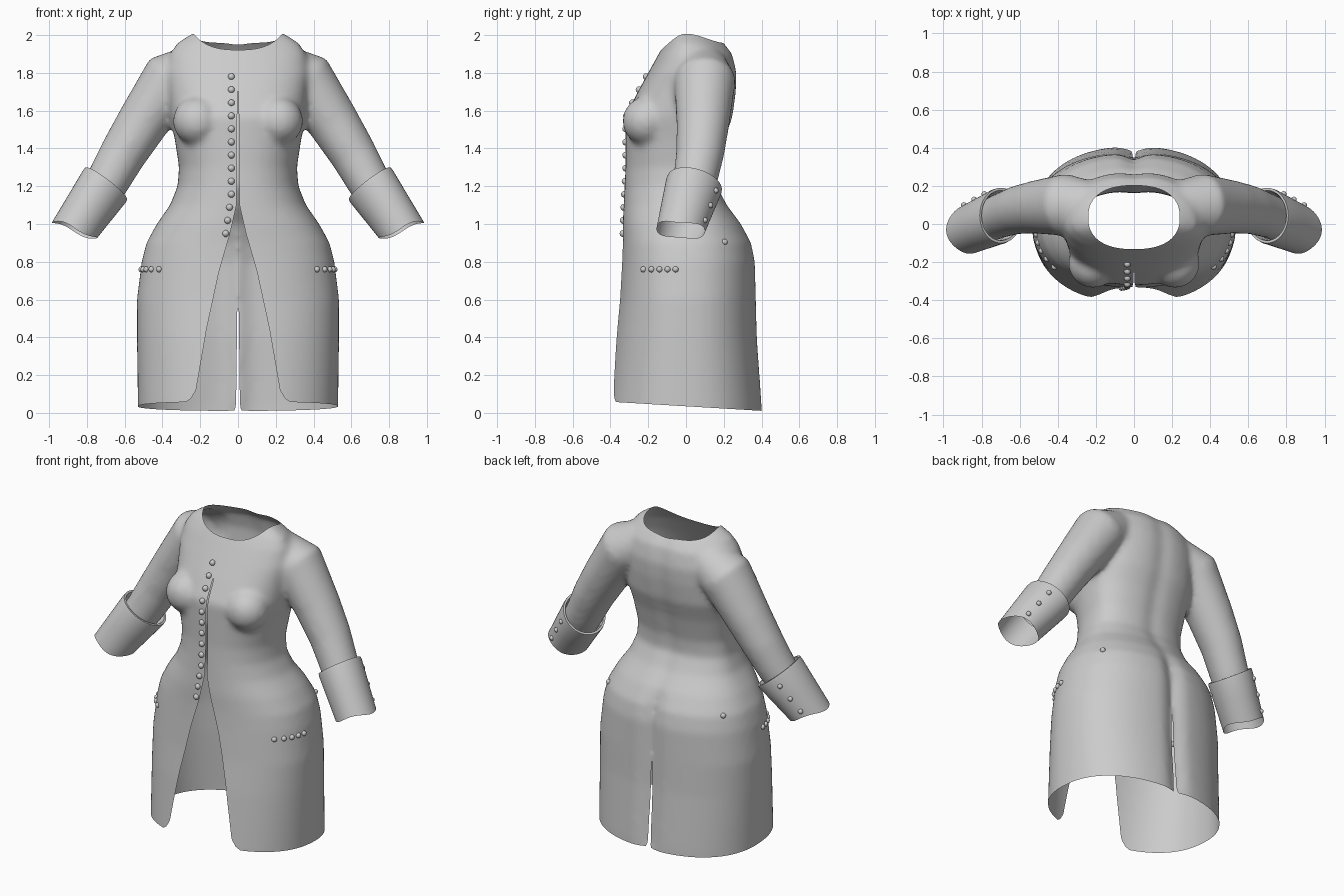
import bpy, bmesh, math
from mathutils import Vector
from mathutils.bvhtree import BVHTree

if "Cube" in bpy.data.objects:
    bpy.data.objects.remove(bpy.data.objects["Cube"])

cloth = bpy.data.materials.new("grey_cloth")
cloth.use_nodes = True
cloth.diffuse_color = (0.6, 0.6, 0.6, 1)
cloth.node_tree.nodes["Principled BSDF"].inputs["Base Color"].default_value = cloth.diffuse_color


def make_object(name, bm):
    mesh = bpy.data.meshes.new(name)
    bm.to_mesh(mesh)
    bm.free()
    mesh.materials.append(cloth)
    mesh.shade_smooth()
    obj = bpy.data.objects.new(name, mesh)
    bpy.context.scene.collection.objects.link(obj)
    return obj


def interpolate(table, t):
    """Linear lookup in a table of (key, value) pairs."""
    if t <= table[0][0]:
        return table[0][1]
    for (a, va), (b, vb) in zip(table, table[1:]):
        if t <= b:
            return va + (vb - va) * (t - a) / (b - a)
    return table[-1][1]


def loft(bm, rings, capped):
    """Skin a list of closed rings of points."""
    loops = [[bm.verts.new(p) for p in ring] for ring in rings]
    n = len(loops[0])
    for low, high in zip(loops, loops[1:]):
        for i in range(n):
            j = (i + 1) % n
            bm.faces.new((low[i], low[j], high[j], high[i]))
    if capped:
        bm.faces.new(loops[0][::-1])
        bm.faces.new(loops[-1])


def trim(bm, field):
    """Cut the surface cleanly along field = 0 and drop the negative side."""
    value = {v: field(v.co) + 1e-7 for v in bm.verts}
    fresh = set()
    for e in list(bm.edges):
        a, b = e.verts
        if value[a] * value[b] < 0:
            fresh.add(bmesh.utils.edge_split(e, a, value[a] / (value[a] - value[b]))[1])
    for f in list(bm.faces):
        cut = [v for v in f.verts if v in fresh]
        if len(cut) == 2:
            bmesh.utils.face_split(f, *cut)
    outside = [v for v, d in value.items() if d < 0]
    bmesh.ops.delete(bm, geom=outside, context='VERTS')


# Torso and skirt sections: height, half width, front y, back y, squareness
SECTIONS = [
    (-.1, .53, -.42, .41, 2.3), (.05, .53, -.415, .405, 2.3), (.4, .535, -.38, .38, 2.3),
    (.6, .535, -.355, .375, 2.3), (.8, .51, -.34, .37, 2.3), (.9, .485, -.335, .35, 2.3),
    (1, .43, -.335, .295, 2.3), (1.1, .36, -.33, .22, 2.3), (1.2, .32, -.325, .17, 2.3),
    (1.3, .312, -.32, .175, 2.3), (1.45, .335, -.32, .21, 2.4), (1.57, .36, -.32, .25, 2.5),
    (1.7, .37, -.255, .268, 2.4), (1.8, .38, -.2, .272, 2.3), (1.9, .36, -.145, .25, 2.2),
    (1.96, .32, -.11, .205, 2), (2.01, .24, -.07, .15, 2), (2.05, .1, 0, .08, 2)]


def section(z, w, front, back, power, n=96):
    points = []
    crease = 0.035 if 0 < z < 0.95 else 0.012
    for i in range(n):
        a = math.tau * i / n
        c, s = math.cos(a), math.sin(a)
        k = 2 / power
        x = w * math.copysign(abs(c) ** k, c)
        if s > 0:
            y = back * s ** k - crease * math.exp(-(x / 0.05) ** 2)
        else:
            y = front * abs(s) ** k
        points.append((x, y, z))
    return points


# Sleeve path: centre and radius
SLEEVE = [((.18, .08, 1.84), .13), ((.36, .1, 1.76), .158), ((.51, .09, 1.53), .136),
          ((.61, .075, 1.37), .124), ((.7, .045, 1.21), .114), ((.8, 0, 1.06), .108)]


def sleeve_rings(side, n=40):
    centres = [Vector(c) for c, r in SLEEVE]
    rings = []
    for i, c in enumerate(centres):
        d = centres[min(i + 1, len(centres) - 1)] - centres[max(i - 1, 0)]
        u = Vector((-d.z, 0, d.x)).normalized()
        ring = []
        for k in range(n):
            a = math.tau * k / n
            p = c + SLEEVE[i][1] * (u * math.cos(a) + Vector((0, 1.03 * math.sin(a), 0)))
            ring.append((p.x * side, p.y, p.z))
        rings.append(ring)
    return rings


# Solid coat: torso, bust and sleeves fused into one smooth skin
bm = bmesh.new()
loft(bm, [section(*s) for s in SECTIONS], True)
for side in (-1, 1):
    loft(bm, sleeve_rings(side), True)
    bust = bmesh.ops.create_uvsphere(bm, u_segments=24, v_segments=16, radius=0.13)["verts"]
    bmesh.ops.translate(bm, verts=bust, vec=(side * 0.215, -0.207, 1.545))
bmesh.ops.recalc_face_normals(bm, faces=bm.faces)
coat = make_object("coat", bm)
fuse = coat.modifiers.new("fuse", 'REMESH')
fuse.mode = 'VOXEL'
fuse.voxel_size = 0.017
soften = coat.modifiers.new("soften", 'SMOOTH')
soften.factor = 0.5
soften.iterations = 9
fused = coat.evaluated_get(bpy.context.evaluated_depsgraph_get()).to_mesh()
bm = bmesh.new()
bm.from_mesh(fused)
coat.modifiers.clear()
skin = BVHTree.FromBMesh(bm)

# Openings: neck, hem, sleeve ends, front cutaway and back vent
FRONT = [(0, .45), (.04, .34), (.055, .28), (.075, .25), (.12, .222), (.25, .2), (.45, .165),
         (.75, .1), (.95, .042), (1.1, .008), (1.7, .003), (1.72, -.01)]
BACK = [(0, .03), (.02, .014), (.06, .01), (.55, .004), (.57, -.01)]
AXIS = Vector((.55, -.2, -.8))


def neck(p):
    if p.z < 1.7:
        return 1
    return abs(p.x / 0.24) ** 2.4 + abs((p.y - 0.035) / 0.167) ** 2.4 - 1


def hem(p):
    return p.z - 0.035 + 0.06 * p.y


def sleeve_end(p):
    return max(0.56 - abs(p.x), AXIS.dot(Vector((0.77, 0, 1.1)) - Vector((abs(p.x), p.y, p.z))))


def slits(p):
    return abs(p.x) - interpolate(FRONT if p.y < 0 else BACK, p.z)


bmesh.ops.bisect_plane(bm, geom=bm.verts[:] + bm.edges[:] + bm.faces[:], dist=1e-4,
                       plane_co=(0, 0, 0), plane_no=(1, 0, 0))
for opening in (neck, hem, sleeve_end, slits):
    trim(bm, opening)
bm.to_mesh(coat.data)
bm.free()
coat.data.shade_smooth()


# Turned-back cuffs with a lip at the top
def cuff_point(t, a, scale=1.0):
    top, end = Vector((.698, .045, 1.213)), Vector((.865, -.028, .968))
    u = Vector((.114, 0, .084)).lerp(Vector((.116, 0, .047)), t)
    v = Vector((0, .148, -.03)).lerp(Vector((0, .128, -.01)), t)
    return top.lerp(end, t) + scale * (u * math.cos(a) + v * math.sin(a))


def cuff(side):
    rings = []
    for t, scale in ((1, 1), (.5, 1), (.06, 1), (0, .98), (0, .89), (.06, .86), (.3, .85)):
        ring = []
        for k in range(48):
            a = math.tau * k / 48
            wave = 0.03 * math.cos(3 * a) * t ** 4
            p = cuff_point(t + wave, a, scale)
            ring.append((p.x * side, p.y, p.z))
        rings.append(ring)
    bm = bmesh.new()
    loft(bm, rings, False)
    bmesh.ops.recalc_face_normals(bm, faces=bm.faces)
    obj = make_object("left_cuff" if side > 0 else "right_cuff", bm)
    bpy.context.view_layer.objects.active = obj
    obj.select_set(True)
    bpy.ops.object.shade_smooth_by_angle(angle=math.radians(50))
    obj.select_set(False)


# Buttons
def button(bm, point, radius=0.018):
    ball = bmesh.ops.create_uvsphere(bm, u_segments=14, v_segments=10, radius=radius)["verts"]
    bmesh.ops.translate(bm, verts=ball, vec=point)


bm = bmesh.new()
for i in range(13):
    z = 1.78 - 0.0692 * i
    x = -0.035 - 0.01 * max(0, i - 9)
    button(bm, skin.ray_cast(Vector((x, -2, z)), Vector((0, 1, 0)))[0])
make_object("front_buttons", bm)

for side in (-1, 1):
    word = "left" if side > 0 else "right"
    cuff(side)
    bm = bmesh.new()
    for t in (0.2, 0.52, 0.84):
        p = cuff_point(t, math.radians(62))
        button(bm, (p.x * side, p.y, p.z), 0.015)
    make_object(word + "_cuff_buttons", bm)
    bm = bmesh.new()
    spots = [(-0.225 + 0.0425 * i, 0.76) for i in range(5)] + [(0.205, 0.905)]
    for y, z in spots:
        button(bm, skin.ray_cast(Vector((side * 0.57, y, z)), Vector((-side, 0, 0)))[0], 0.016)
    make_object(word + "_pocket_and_hip_buttons", bm)
